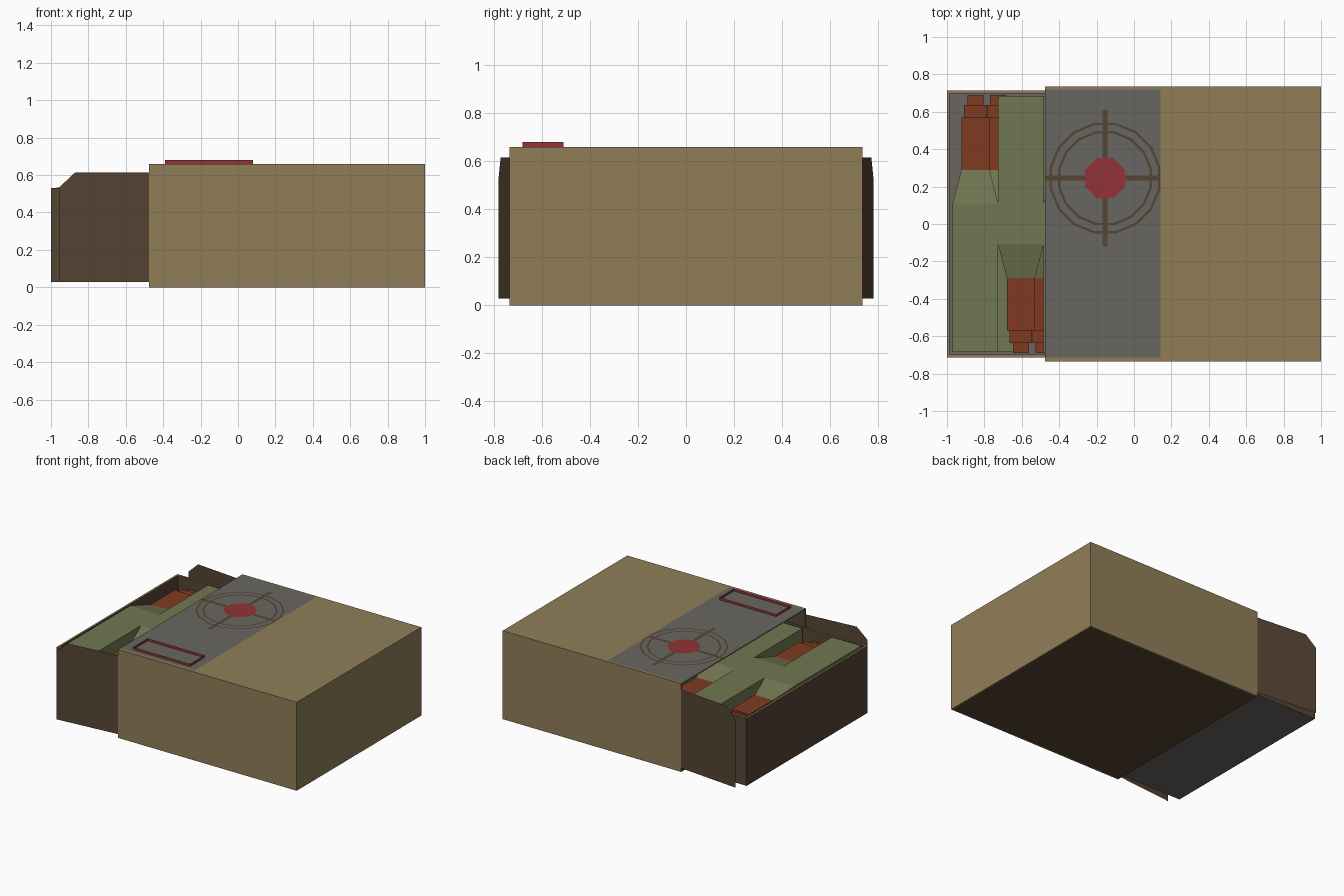
import bpy, bmesh, math
from mathutils import Matrix

cube = bpy.data.objects.get("Cube")
if cube:
    bpy.data.objects.remove(cube, do_unlink=True)


def material(name, srgb):
    m = bpy.data.materials.new(name)
    col = tuple((c / 255) ** 2.2 for c in srgb) + (1,)
    m.use_nodes = True
    m.diffuse_color = col
    bsdf = next(n for n in m.node_tree.nodes if n.type == 'BSDF_PRINCIPLED')
    bsdf.inputs["Base Color"].default_value = col
    return m


TAN = material("tan_card", (143, 125, 89))
BROWN = material("dark_brown", (86, 71, 55))
GREY = material("grey_panel", (104, 102, 97))
GREEN = material("green_case", (112, 119, 83))
RUST = material("rust_tip", (127, 61, 38))
RED = material("crimson", (146, 54, 58))


def finish(name, bm, *mats):
    me = bpy.data.meshes.new(name)
    bm.to_mesh(me)
    bm.free()
    for m in mats:
        me.materials.append(m)
    ob = bpy.data.objects.new(name, me)
    bpy.context.collection.objects.link(ob)
    return ob


def box_mesh(x0, x1, y0, y1, z0, z1):
    bm = bmesh.new()
    bmesh.ops.create_cube(bm, size=1)
    bmesh.ops.scale(bm, vec=(x1 - x0, y1 - y0, z1 - z0), verts=bm.verts)
    bmesh.ops.translate(bm, vec=((x0 + x1) / 2, (y0 + y1) / 2, (z0 + z1) / 2), verts=bm.verts)
    bm.normal_update()
    return bm


def face_toward(bm, axis, sign):
    return next(f for f in bm.faces if f.normal[axis] * sign > 0.9)


# Outer sleeve, open at the drawer end, with brown lining and underside
TOP = 0.66
bm = box_mesh(-0.475, 1, -0.735, 0.735, 0, TOP)
bmesh.ops.delete(bm, geom=[face_toward(bm, 0, -1)], context='FACES')
base = face_toward(bm, 2, -1)
bmesh.ops.inset_region(bm, faces=[base], thickness=0.012)
base.material_index = 1
sleeve = finish("sleeve", bm, TAN, BROWN)
wall = sleeve.modifiers.new("card_thickness", 'SOLIDIFY')
wall.thickness = 0.012
wall.offset = -1
wall.material_offset = 1

# Drawer: hollowed box with tan rim, brown walls, grey floor
bm = box_mesh(-1, 0.975, -0.713, 0.713, 0.028, 0.53)
lid = face_toward(bm, 2, 1)
bmesh.ops.inset_region(bm, faces=[lid], thickness=0.021)
pit = bmesh.ops.extrude_discrete_faces(bm, faces=[lid])["faces"][0]
bmesh.ops.translate(bm, vec=(0, 0, -0.488), verts=pit.verts)
bm.normal_update()
for f in bm.faces:
    if abs(f.normal.z) > 0.9:
        f.material_index = 1 if f.calc_center_median().z > 0.5 else 2
finish("drawer", bm, BROWN, TAN, GREY)

# Side flaps swung open at the sleeve mouth
for side, name in ((-1, "front_flap"), (1, "back_flap")):
    bm = bmesh.new()
    outline = [(-0.475, 0.028), (-0.475, 0.615), (-0.87, 0.615), (-0.955, 0.535), (-0.955, 0.028)]
    bm.faces.new([bm.verts.new((x, side * (0.735 + 0.045 * (-0.475 - x) / 0.48), z))
                  for x, z in outline])
    if side > 0:
        bmesh.ops.reverse_faces(bm, faces=bm.faces[:])
    bm.normal_update()
    finish(name, bm, BROWN)


# Square-sectioned cartridges: (position along length, half width)
STATIONS = [(-0.685, 0.1215), (0.11, 0.1215), (0.29, 0.075), (0.57, 0.075), (0.57, 0.06),
            (0.635, 0.06), (0.635, 0.043), (0.69, 0.043)]


def cartridge(name, x, z, direction):
    bm = bmesh.new()
    rings = [[bm.verts.new((sx * h, y, sz * h)) for sx, sz in ((-1, -1), (1, -1), (1, 1), (-1, 1))]
             for y, h in STATIONS]
    for i, (a, b) in enumerate(zip(rings, rings[1:])):
        for k in range(4):
            f = bm.faces.new((a[k], a[k - 1], b[k - 1], b[k]))
            f.material_index = int(i > 1)
    bm.faces.new(rings[0])
    bm.faces.new(rings[-1][::-1]).material_index = 1
    bmesh.ops.recalc_face_normals(bm, faces=bm.faces[:])
    if direction < 0:
        bmesh.ops.rotate(bm, matrix=Matrix.Rotation(math.pi, 3, 'Z'), verts=bm.verts)
    bmesh.ops.translate(bm, vec=(x, 0, z), verts=bm.verts)
    return finish(name, bm, GREEN, RUST)


# Two staggered layers, alternating direction
for i in range(7):
    way = 1 if i % 2 == 0 else -1
    cartridge(f"upper_cartridge_{i + 1}", -0.848 + 0.243 * i, 0.411, way)
    cartridge(f"lower_cartridge_{i + 1}", -0.727 + 0.243 * i, 0.167, way)


# Printed panel and target mark lying flat on the sleeve top
def sheet(name, x0, x1, y0, y1, z, mat):
    bm = bmesh.new()
    bm.faces.new([bm.verts.new((x, y, z)) for x, y in ((x0, y0), (x1, y0), (x1, y1), (x0, y1))])
    finish(name, bm, mat)


def ring(name, cx, cy, outer, inner, sides, z, mat):
    bm = bmesh.new()
    loops = []
    for r in (outer, inner):
        loops.append([bm.verts.new((cx + r * math.cos((k + 0.5) * math.tau / sides),
                                    cy + r * math.sin((k + 0.5) * math.tau / sides), z))
                      for k in range(sides)])
    a, b = loops
    for k in range(sides):
        bm.faces.new((a[k - 1], a[k], b[k], b[k - 1]))
    finish(name, bm, mat)


CX, CY = -0.155, 0.245
sheet("top_panel", -0.475, 0.142, -0.715, 0.72, TOP + 0.0015, GREY)
sheet("target_bar_long", CX - 0.013, CX + 0.013, -0.12, 0.61, TOP + 0.003, BROWN)
sheet("target_bar_cross", -0.473, 0.142, CY - 0.013, CY + 0.013, TOP + 0.003, BROWN)
ring("target_outer_ring", CX, CY, 0.302, 0.289, 16, TOP + 0.003, BROWN)
ring("target_inner_ring", CX, CY, 0.256, 0.243, 16, TOP + 0.003, BROWN)

bm = bmesh.new()
bmesh.ops.create_circle(bm, cap_ends=True, segments=8, radius=0.116,
                        matrix=Matrix.Translation((CX, CY, TOP + 0.0045))
                        @ Matrix.Rotation(math.pi / 8, 4, 'Z'))
finish("target_center", bm, RED)

# Thin raised label border
bm = box_mesh(-0.39, 0.08, -0.68, -0.51, TOP, TOP + 0.02)
bmesh.ops.delete(bm, geom=[f for f in bm.faces if abs(f.normal.z) > 0.9], context='FACES')
finish("label_border", bm, RED)
